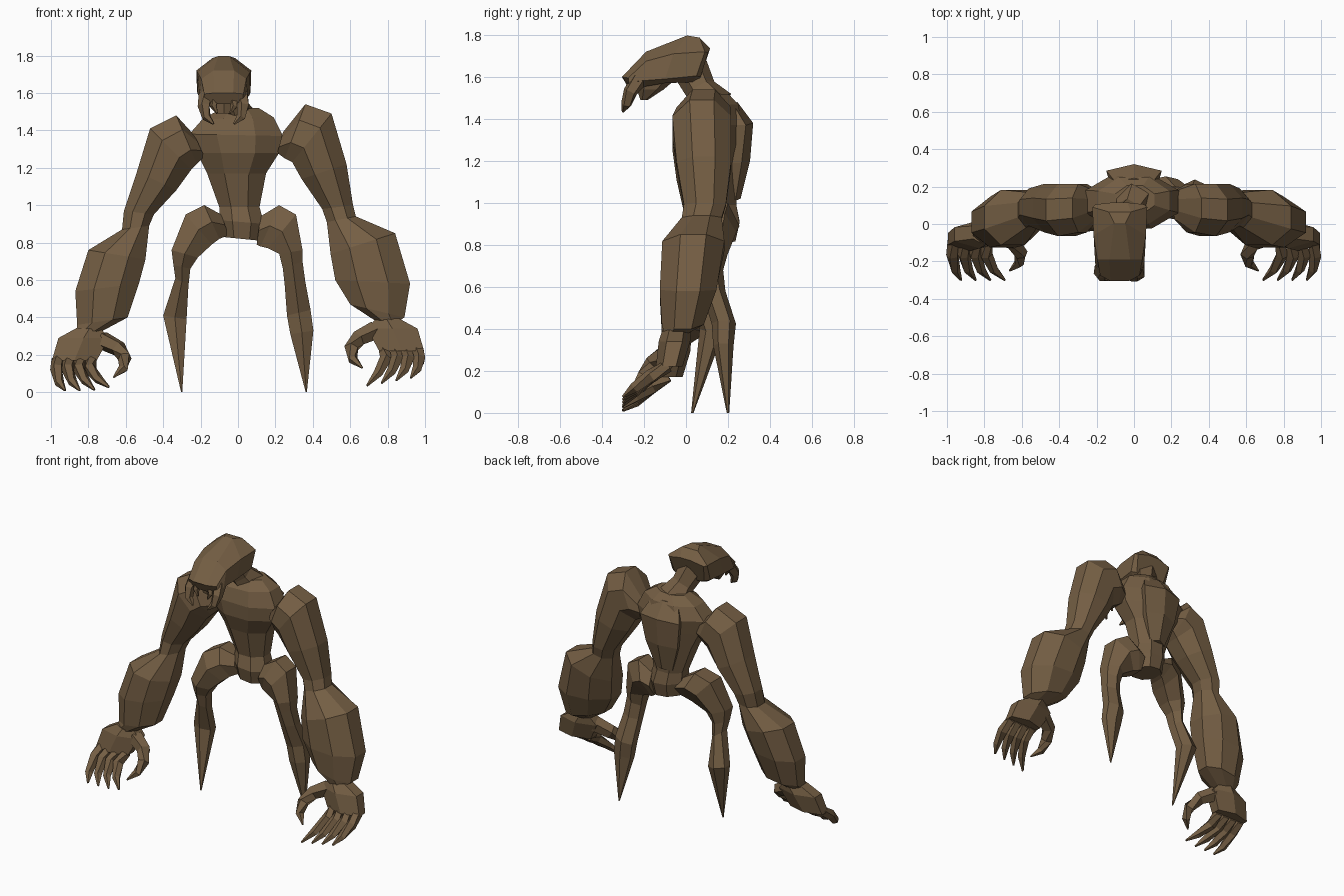
import bpy, bmesh, math
from mathutils import Vector as V

hide = bpy.data.materials.new("brown_hide")
hide.diffuse_color = (0.175, 0.112, 0.057, 1)


def skin(name, rings):
    """Flat-shaded mesh bridging equal-sized rings, capped at both ends."""
    bm = bmesh.new()
    loops = [[bm.verts.new(p) for p in r] for r in rings]
    n = len(loops[0])
    for a, b in zip(loops, loops[1:]):
        for i in range(n):
            j = (i + 1) % n
            bm.faces.new((a[i], a[j], b[j], b[i]))
    bm.faces.new(loops[0][::-1])
    bm.faces.new(loops[-1])
    bmesh.ops.remove_doubles(bm, verts=bm.verts, dist=0.0005)
    bmesh.ops.recalc_face_normals(bm, faces=bm.faces)
    me = bpy.data.meshes.new(name)
    bm.to_mesh(me)
    bm.free()
    me.materials.append(hide)
    ob = bpy.data.objects.new(name, me)
    bpy.context.collection.objects.link(ob)
    return ob


def ring(center, wide, deep, n):
    k = 1 / math.cos(math.pi / n)
    angles = [(i + 0.5) * math.tau / n for i in range(n)]
    return [center + wide * (k * math.cos(a)) + deep * (k * math.sin(a)) for a in angles]


def limb(name, sections, n=8):
    """Each section: inner x, z, outer x, z, centre y, half depth."""
    rings = []
    for xa, za, xb, zb, y, d in sections:
        c = V(((xa + xb) / 2, y, (za + zb) / 2))
        rings.append(ring(c, V((xb - xa, 0, zb - za)) / 2, V((0, d, 0)), n))
    return skin(name, rings)


def tube(name, pts, radii, n=6):
    """Tapered tube whose rings follow the path direction."""
    pts = [V(p) for p in pts]
    rings = []
    for i, p in enumerate(pts):
        t = (pts[min(i + 1, len(pts) - 1)] - pts[max(i - 1, 0)]).normalized()
        side = t.cross(V((0, 1, 0.3))).normalized()
        rings.append(ring(p, side * radii[i], side.cross(t) * radii[i], n))
    return skin(name, rings)


# Torso and pelvis
limb("torso", [
    (-.08, .83, .12, .81, .145, .09), (-.10, .92, .14, .90, .145, .11),
    (-.10, .99, .115, .99, .15, .09), (-.165, 1.17, .15, 1.17, .135, .115),
    (-.22, 1.28, .22, 1.28, .12, .14), (-.26, 1.38, .24, 1.37, .12, .145),
    (-.19, 1.46, .19, 1.47, .125, .125), (-.10, 1.51, .11, 1.52, .13, .075)])

# Ridged plate on the back
skin("back_plate", [
    [V((-a * .85, y0, z)), V((a * .85, y0, z)), V((a, y1, z)), V((0, y2, z + .01)), V((-a, y1, z))]
    for z, a, y0, y1, y2 in ((1.47, .10, .19, .225, .245), (1.37, .148, .20, .285, .32),
                             (1.19, .12, .20, .265, .305), (1.01, .06, .19, .235, .26))])

# Neck
tube("neck", [(0, .13, 1.46), (-.03, .07, 1.54), (-.07, .02, 1.64)], [.09, .065, .075])

# Head shell: half profiles from bottom to ridge, mirrored about the head centre
HX = -.076
stations = [
    ((.07, .055, 1.58), (.11, .07, 1.60), (.13, .105, 1.715), (.04, .115, 1.735)),
    ((.10, .03, 1.575), (.143, .05, 1.605), (.147, .09, 1.72), (.06, .065, 1.787)),
    ((.10, -.10, 1.57), (.138, -.10, 1.59), (.14, -.06, 1.71), (.03, .005, 1.797)),
    ((.09, -.22, 1.55), (.13, -.23, 1.58), (.12, -.19, 1.675), (.055, -.19, 1.72)),
    ((.06, -.27, 1.54), (.10, -.27, 1.56), (.105, -.275, 1.595), (.05, -.305, 1.60))]
skin("head", [[V((HX + x, y, z)) for x, y, z in st] +
              [V((HX - x, y, z)) for x, y, z in st[::-1]] for st in stations])

# Jaw and mandibles
limb("jaw", [(HX - .09, 1.60, HX + .09, 1.60, -.14, .09),
             (HX - .075, 1.54, HX + .075, 1.54, -.17, .055),
             (HX - .04, 1.49, HX + .04, 1.49, -.20, .015)], 6)
for s, side in ((-1, "left"), (1, "right")):
    tube(side + "_mandible",
         [(HX + s * .095, -.22, 1.59), (HX + s * .105, -.265, 1.53),
          (HX + s * .092, -.285, 1.47), (HX + s * .055, -.30, 1.435)],
         [.032, .028, .02, .005], 5)
    tube(side + "_fang", [(HX + s * .05, -.25, 1.57), (HX + s * .055, -.265, 1.53),
                          (HX + s * .035, -.27, 1.49)], [.022, .016, .004], 5)

# Arms, posed slightly differently on each side
limb("right_arm", [
    (.21, 1.28, .24, 1.39, .10, .08), (.25, 1.25, .36, 1.54, .085, .13),
    (.29, 1.23, .50, 1.49, .075, .14), (.34, 1.14, .58, 1.22, .085, .13),
    (.45, .98, .615, 1.0, .09, .10), (.475, .91, .63, .94, .075, .095),
    (.495, .74, .84, .85, .035, .148), (.52, .60, .92, .58, .01, .135),
    (.60, .47, .89, .40, -.015, .10), (.73, .385, .86, .38, -.045, .06)])
limb("left_arm", [
    (-.18, 1.26, -.23, 1.37, .10, .08), (-.22, 1.22, -.33, 1.48, .085, .13),
    (-.25, 1.19, -.47, 1.41, .075, .14), (-.33, 1.08, -.54, 1.18, .085, .13),
    (-.45, .95, -.61, .97, .09, .10), (-.475, .89, -.62, .87, .075, .095),
    (-.495, .71, -.80, .76, .035, .148), (-.53, .58, -.87, .54, .01, .135),
    (-.59, .40, -.86, .36, -.015, .10), (-.73, .325, -.86, .33, -.045, .06)])

# Hands with four clawed fingers and a thumb
for s, dz, side in ((1, 0, "right"), (-1, -.05, "left")):
    limb(side + "_palm", [
        (s * .73, .385 + dz, s * .86, .395 + dz, -.045, .06),
        (s * .69, .34 + dz, s * .96, .34 + dz, -.055, .065),
        (s * .755, .22 + dz, s * .995, .22 + dz, -.08, .055)], 6)
    for i in range(4):
        x, tx, z = .785 + .06 * i, .69 + .078 * i, .225 + dz
        lift = .014 * (i if s > 0 else 3 - i)
        tube(f"{side}_finger_{i + 1}",
             [(s * x, -.085, z), (s * (x + .005), -.165, z - .05),
              (s * (.5 * x + .5 * tx + .01), -.245, z - .125 + lift / 2),
              (s * tx, -.30, max(.01, z - .19 + lift))],
             [.026, .028, .021, .005], 5)
    tube(side + "_thumb",
         [(s * .73, -.06, .33 + dz), (s * .64, -.10, .285 + dz),
          (s * .605, -.16, .235 + dz), (s * .615, -.21, .175 + dz),
          (s * .665, -.25, .13 + dz)], [.042, .036, .031, .022, .004], 5)

# Legs ending in spikes, one stepping forward
limb("left_leg", [
    (-.05, .84, -.09, .95, .14, .07), (-.10, .82, -.18, 1.0, .11, .095),
    (-.14, .79, -.28, .95, .08, .10), (-.215, .72, -.355, .76, .045, .078),
    (-.255, .66, -.345, .68, .05, .06), (-.265, .57, -.335, .61, .065, .052),
    (-.275, .39, -.40, .41, .125, .052), (-.298, 0, -.304, 0, .03, .005)], 6)
limb("right_leg", [
    (.10, .79, .12, .94, .15, .08), (.12, .78, .22, 1.0, .145, .095),
    (.16, .77, .31, .95, .13, .095), (.22, .74, .345, .76, .11, .075),
    (.24, .66, .345, .70, .11, .058), (.25, .57, .36, .59, .13, .05),
    (.262, .41, .388, .44, .18, .05), (.28, .31, .403, .33, .178, .042),
    (.362, 0, .368, 0, .20, .005)], 6)
